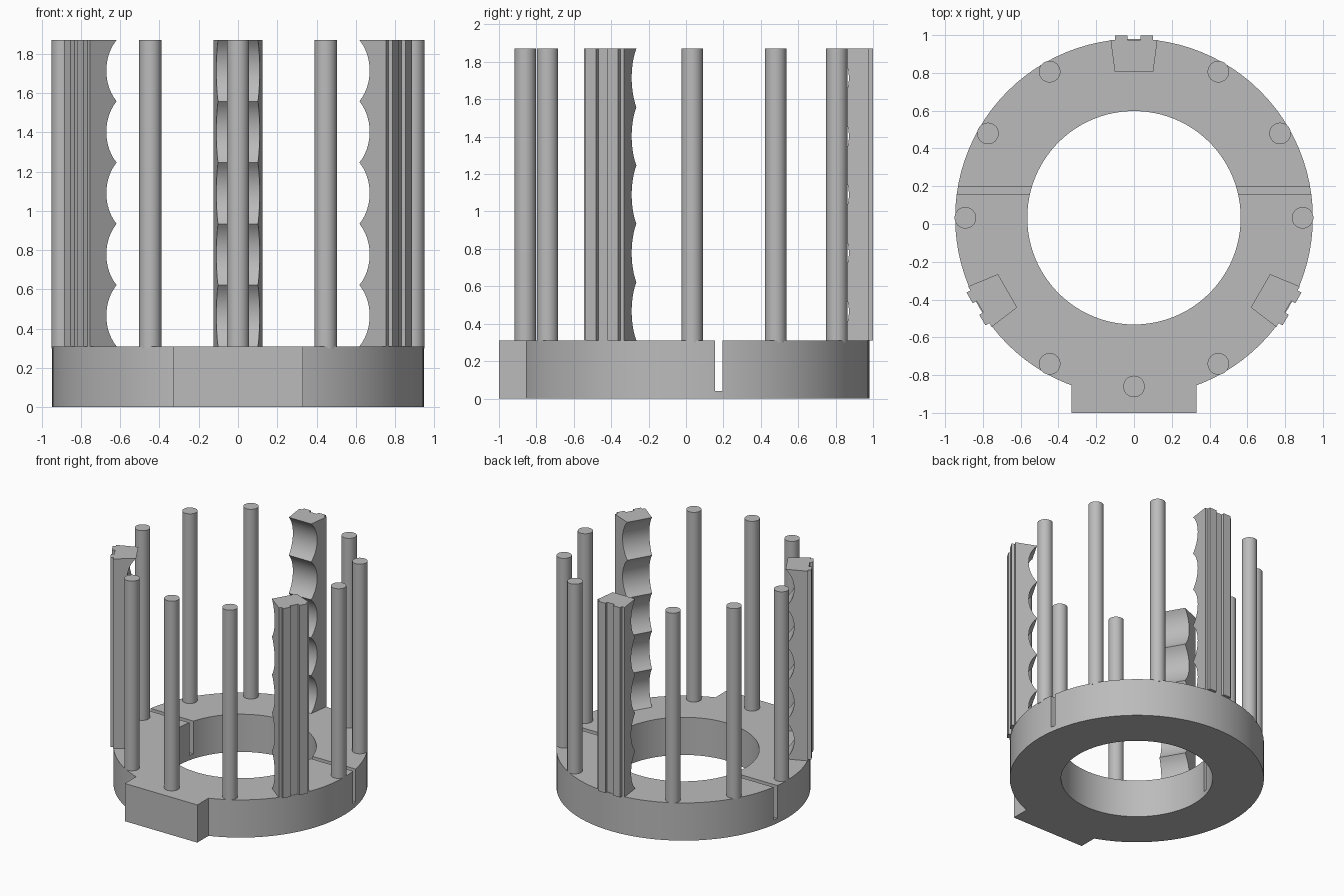
import bpy, bmesh, math
from mathutils import Matrix

if "Cube" in bpy.data.objects:
    bpy.data.objects.remove(bpy.data.objects["Cube"])

CENTRE_Y = 0.033          # ring axis
BASE_TOP, TOP = 0.31, 1.87
OUTER, INNER = 0.947, 0.565

grey = bpy.data.materials.new("light_grey")
grey.use_nodes = True
colour = (0.5, 0.5, 0.5, 1)
grey.diffuse_color = colour
grey.node_tree.nodes["Principled BSDF"].inputs["Base Color"].default_value = colour


def finish(name, bm):
    bmesh.ops.recalc_face_normals(bm, faces=bm.faces)
    mesh = bpy.data.meshes.new(name)
    bm.to_mesh(mesh)
    bm.free()
    mesh.materials.append(grey)
    ob = bpy.data.objects.new(name, mesh)
    bpy.context.collection.objects.link(ob)
    return ob


def box(name, lo, hi):
    bm = bmesh.new()
    bmesh.ops.create_cube(bm, size=1)
    for v in bm.verts:
        v.co = [a + (c + 0.5) * (b - a) for a, b, c in zip(lo, hi, v.co)]
    return finish(name, bm)


def cylinder(name, x, y, radius, z0, z1, segments):
    bm = bmesh.new()
    bmesh.ops.create_cone(bm, cap_ends=True, segments=segments, radius1=radius,
                          radius2=radius, depth=z1 - z0,
                          matrix=Matrix.Translation((x, y, (z0 + z1) / 2)))
    return finish(name, bm)


def boolean(target, cutter, operation):
    mod = target.modifiers.new(cutter.name, 'BOOLEAN')
    mod.operation, mod.solver, mod.object = operation, 'EXACT', cutter
    bpy.context.view_layer.objects.active = target
    bpy.ops.object.modifier_apply(modifier=mod.name)
    bpy.data.objects.remove(cutter)


def smooth(ob):
    bpy.ops.object.select_all(action='DESELECT')
    ob.select_set(True)
    bpy.context.view_layer.objects.active = ob
    bpy.ops.object.shade_smooth_by_angle(angle=math.radians(25))


# Base ring with front block, centre hole and cross slot
base = cylinder("base_ring", 0, CENTRE_Y, OUTER, 0, BASE_TOP, 96)
boolean(base, box("front_block", (-0.33, -1, 0), (0.33, -0.7, BASE_TOP)), 'UNION')
boolean(base, cylinder("centre_hole", 0, CENTRE_Y, INNER, -0.1, 0.5, 96), 'DIFFERENCE')
boolean(base, box("cross_slot", (-1.2, 0.155, 0.04), (1.2, 0.195, 0.5)), 'DIFFERENCE')
smooth(base)


def prism(bm, lower, upper):
    """Close two matching outlines into a solid."""
    a = [bm.verts.new(p) for p in lower]
    b = [bm.verts.new(p) for p in upper]
    bm.faces.new(a)
    bm.faces.new(b[::-1])
    for i in range(len(a)):
        j = (i + 1) % len(a)
        bm.faces.new((a[i], a[j], b[j], b[i]))


def scallop_profile(tip=0.773, depth=0.065, count=5, steps=14):
    """Radius and height outline with circular scallops on the inner edge."""
    half = (TOP - BASE_TOP) / count / 2
    radius = (half ** 2 + depth ** 2) / (2 * depth)
    points = [(0.942, TOP), (0.942, BASE_TOP)]
    for k in range(count):
        for s in range(steps + (k == count - 1)):
            dz = half * (2 * s / steps - 1)
            r = tip + depth - radius + math.sqrt(radius ** 2 - dz ** 2)
            points.append((r, BASE_TOP + half * (2 * k + 1) + dz))
    return points


def column(name, angle):
    bm = bmesh.new()
    taper = math.tan(math.radians(7.5))
    outline = scallop_profile()
    prism(bm, [(r, -r * taper, z) for r, z in outline],
          [(r, r * taper, z) for r, z in outline])
    # Paired ribs on the outer face
    for side in (-1, 1):
        plan = [(0.93, 0.035), (0.966, 0.035), (0.966, 0.1), (0.93, 0.1)]
        prism(bm, [(r, side * t, BASE_TOP) for r, t in plan],
              [(r, side * t, TOP) for r, t in plan])
    bm.transform(Matrix.Translation((0, CENTRE_Y, 0)) @ Matrix.Rotation(angle, 4, 'Z'))
    smooth(finish(name, bm))


# Twelve uprights: every fourth is a scalloped column, the rest are round posts
for i in range(12):
    angle = math.radians(30 * i)
    if i % 4 == 3:
        column(f"scalloped_column_{i}", angle)
    else:
        smooth(cylinder(f"round_post_{i}", 0.893 * math.cos(angle),
                        CENTRE_Y + 0.893 * math.sin(angle),
                        0.057, BASE_TOP - 0.01, TOP, 32))
